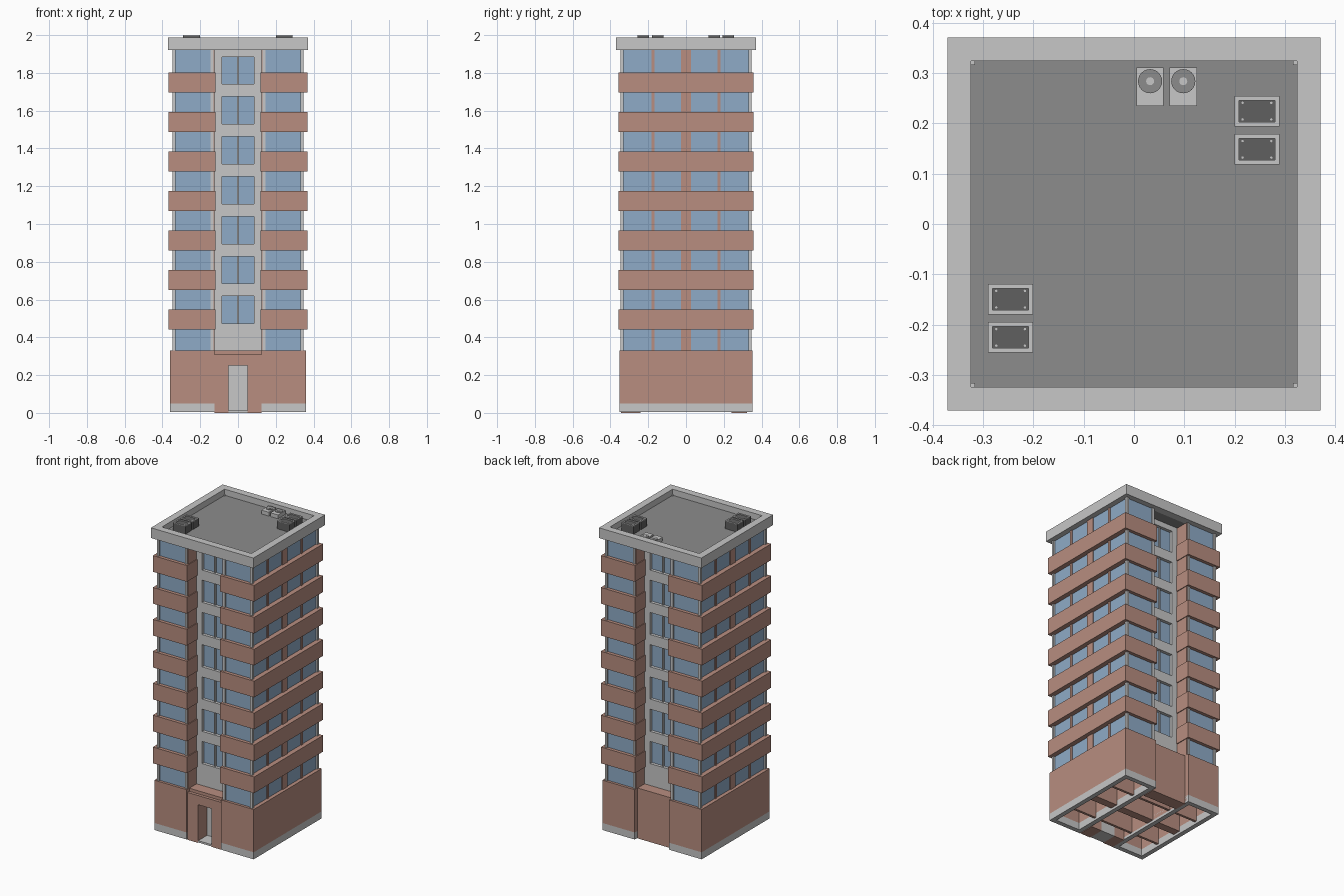
import bpy, bmesh, math
from mathutils import Matrix

if "Cube" in bpy.data.objects:
    bpy.data.objects.remove(bpy.data.objects["Cube"])


def mat(name, rgb):
    m = bpy.data.materials.new(name)
    m.diffuse_color = (*rgb, 1)
    m.use_nodes = True
    m.node_tree.nodes["Principled BSDF"].inputs["Base Color"].default_value = m.diffuse_color
    return m


BRICK = mat("brick", (0.479, 0.27, 0.216))
GLASS = mat("blue glass", (0.275, 0.407, 0.571))
GREY = mat("light grey concrete", (0.57, 0.57, 0.57))
ROOF = mat("roof grey", (0.262, 0.262, 0.262))
DARK = mat("dark metal", (0.117, 0.117, 0.117))
S = (-1, 1)


def boxes(name, material, items, open_bottom=False):
    """One object from boxes given as (x0, x1, y0, y1, z0, z1)."""
    bm = bmesh.new()
    for x0, x1, y0, y1, z0, z1 in items:
        m = Matrix.Translation(((x0 + x1) / 2, (y0 + y1) / 2, (z0 + z1) / 2)) @ \
            Matrix.Diagonal((abs(x1 - x0), abs(y1 - y0), abs(z1 - z0), 1))
        bmesh.ops.create_cube(bm, size=1, matrix=m)
    if open_bottom:
        bm.normal_update()
        bmesh.ops.delete(bm, geom=[f for f in bm.faces if f.normal.z < -0.9], context='FACES')
    return finish(name, material, bm)


def discs(name, material, centres, r, h, n=24):
    bm = bmesh.new()
    for c in centres:
        bmesh.ops.create_cone(bm, cap_ends=True, segments=n, radius1=r, radius2=r,
                              depth=h, matrix=Matrix.Translation(c))
    return finish(name, material, bm)


def finish(name, material, bm):
    me = bpy.data.meshes.new(name)
    bm.to_mesh(me)
    bm.free()
    me.materials.append(material)
    ob = bpy.data.objects.new(name, me)
    bpy.context.collection.objects.link(ob)
    return ob


def frame(x0, x1, y0, y1, w, z0, z1, wy=None):
    """Four bars making a rectangular ring."""
    wy = wy or w
    return [(x0, x0 + w, y0, y1, z0, z1), (x1 - w, x1, y0, y1, z0, z1),
            (x0 + w, x1 - w, y0, y0 + wy, z0, z1), (x0 + w, x1 - w, y1 - wy, y1, z0, z1)]


def span(s, a, b):
    return (a, b) if s > 0 else (-b, -a)


# ground floor walls and plinth, one hollow half per side
ground, plinth = [], []
for s in S:
    x0, x1 = span(s, 0.125, 0.36)
    ground += frame(x0, x1, -0.352, 0.352, 0.03, 0.05, 0.33)
    plinth += frame(x0, x1, -0.352, 0.352, 0.03, 0.004, 0.05)
boxes("ground_floor_walls", BRICK, ground)
boxes("plinth", GREY, plinth)

# front portal with door, brick block at the back
boxes("entrance_portal", BRICK, [
    (-0.125, -0.05, -0.345, -0.24, 0, 0.31), (0.05, 0.125, -0.345, -0.24, 0, 0.31),
    (-0.05, 0.05, -0.345, -0.24, 0.25, 0.31), (-0.125, 0.125, -0.325, -0.24, 0.31, 0.33)])
boxes("entrance_door", GREY, [(-0.05, 0.05, -0.248, -0.24, 0.01, 0.25)])
boxes("entrance_step", GREY, [(-0.05, 0.05, -0.34, -0.24, 0.0, 0.012)])
boxes("rear_ground_block", BRICK, [(-0.125, 0.125, 0.24, 0.322, 0, 0.33)])

# glazed side wings, open underneath
boxes("wing_glazing", GLASS,
      [(*span(s, 0.13, 0.335), -0.335, 0.335, 0.01, 1.925) for s in S], open_bottom=True)

# brick cross walls showing as piers, and the brick returns beside the recess
piers = [(-0.341, 0.341, y - w, y + w, 0.02, 1.925)
         for y, w in ((-0.175, 0.008), (0, 0.026), (0.175, 0.008))]
piers += [(*span(s, 0.125, 0.137), -0.338, 0.338, 0.02, 1.925) for s in S]
boxes("brick_piers", BRICK, piers)

# grey posts at the corners and at the recess edges
posts = []
for sx in S:
    for sy in S:
        posts.append((*span(sx, 0.33, 0.346), *span(sy, 0.33, 0.346), 0.33, 1.925))
        posts.append((*span(sx, 0.13, 0.146), *span(sy, 0.328, 0.342), 0.33, 1.925))
boxes("window_posts", GREY, posts)

# brick balcony bands on the seven floors
boxes("brick_bands", BRICK, [
    (*span(s, 0.12, 0.367), -0.357, 0.357, 0.441 + 0.209 * i, 0.547 + 0.209 * i)
    for i in range(7) for s in S])

# recessed stair walls front and back, with window openings
wall, panes = [], []
for sy in S:
    ya, yb = span(sy, 0.225, 0.25)
    for sx in S:
        wall.append((*span(sx, 0.085, 0.128), ya, yb, 0.32, 1.925))
    edges = [0.32]
    for i in range(7):
        z = 0.473 + 0.2112 * i
        edges += [z, z + 0.145]
    edges.append(1.925)
    for z0, z1 in zip(edges[::2], edges[1::2]):
        wall.append((-0.085, 0.085, ya, yb, z0, z1))
    wall.append((-0.004, 0.004, *span(sy, 0.225, 0.242), 0.47, 1.9))
    panes.append((-0.09, 0.09, *span(sy, 0.22, 0.23), 0.46, 1.9))
boxes("stair_walls", GREY, wall)
boxes("stair_windows", GLASS, panes)

# roof slab and parapet
boxes("parapet", GREY, frame(-0.371, 0.371, -0.371, 0.371, 0.047, 1.92, 1.987))
boxes("roof_deck", ROOF, [(-0.325, 0.325, -0.325, 0.325, 1.921, 1.947)])
boxes("roof_corner_blocks", GREY, [
    (*span(sx, 0.316, 0.325), *span(sy, 0.316, 0.325), 1.94, 1.952) for sx in S for sy in S])

# large rooftop units with light rims and corner bolts
bodies, rims, bolts = [], [], []
for x0, y0 in ((0.2, 0.118), (0.2, 0.194), (-0.29, -0.18), (-0.29, -0.256)):
    x1, y1 = x0 + 0.089, y0 + 0.061
    bodies.append((x0, x1, y0, y1, 1.945, 1.996))
    rims += frame(x0, x1, y0, y1, 0.009, 1.996, 2.0)
    bolts += [(x, y, 1.997) for x in (x0 + 0.016, x1 - 0.016) for y in (y0 + 0.014, y1 - 0.014)]
boxes("rooftop_unit_bodies", DARK, bodies)
boxes("rooftop_unit_rims", GREY, rims)
discs("rooftop_unit_bolts", GREY, bolts, 0.0025, 0.003, 8)

# small fan units
fans = (0.032, 0.098)
boxes("fan_unit_boxes", GREY, [(x - 0.027, x + 0.027, 0.235, 0.311, 1.945, 1.972) for x in fans])
discs("fan_grilles", ROOF, [(x, 0.284, 1.973) for x in fans], 0.024, 0.004)
discs("fan_hubs", GREY, [(x, 0.284, 1.975) for x in fans], 0.008, 0.004, 16)
